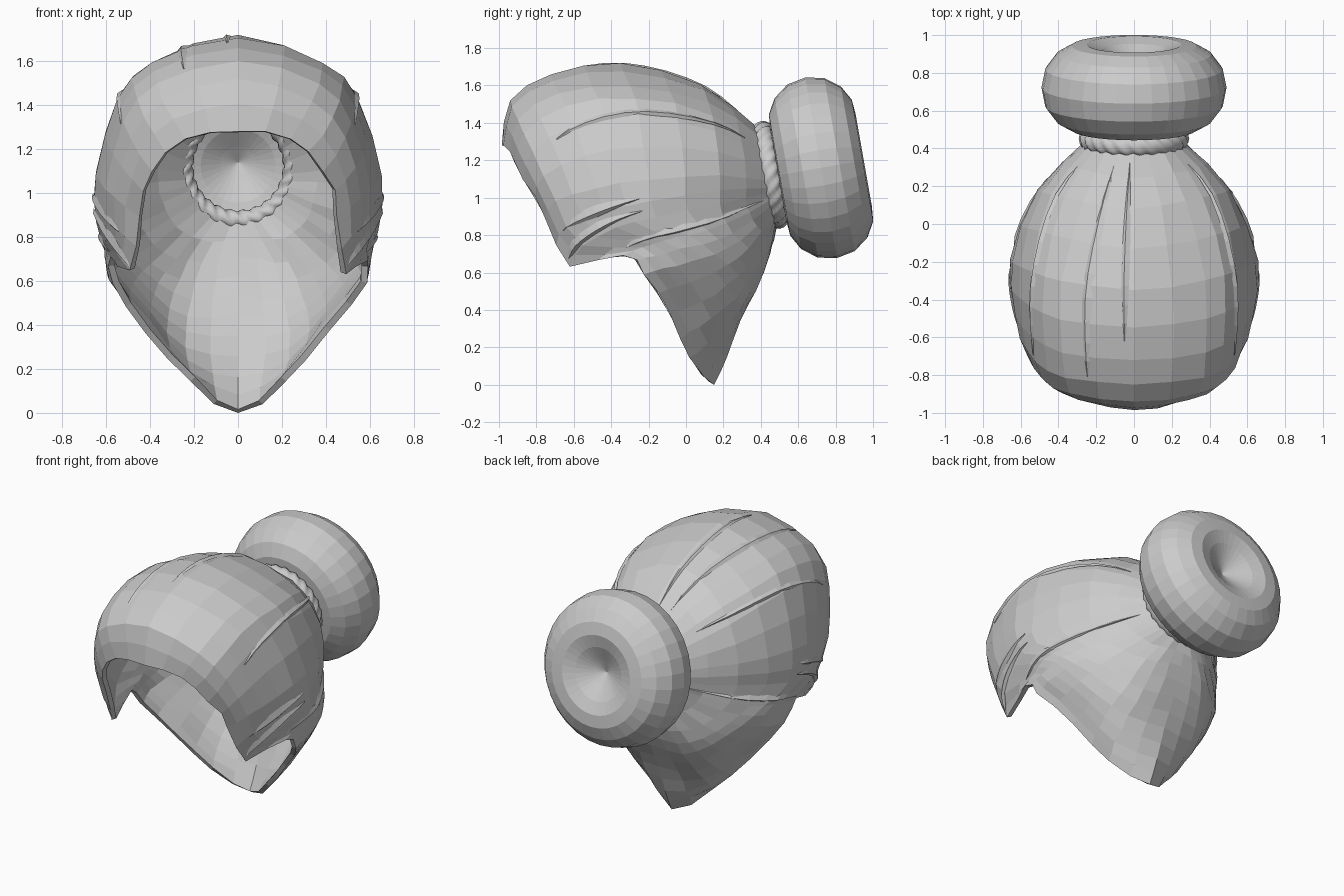
import bpy, bmesh, math, random
from mathutils import Vector, Matrix

if "Cube" in bpy.data.objects:
    bpy.data.objects.remove(bpy.data.objects["Cube"])

random.seed(4)
TILT = math.radians(10)

hair = bpy.data.materials.new("hair_grey")
hair.diffuse_color = (0.6, 0.6, 0.6, 1)
hair.use_nodes = True
hair.node_tree.nodes["Principled BSDF"].inputs["Base Color"].default_value = hair.diffuse_color


def make_object(name, verts, faces, smooth=False):
    me = bpy.data.meshes.new(name)
    me.from_pydata([tuple(v) for v in verts], [], faces)
    me.materials.append(hair)
    ob = bpy.data.objects.new(name, me)
    bpy.context.collection.objects.link(ob)
    for p in me.polygons:
        p.use_smooth = smooth
    return ob


def spline(pts, t, mirrored=False):
    """Catmull-Rom through points, t in 0..len-1; mirrored ends reflect in x."""
    i = min(int(t), len(pts) - 2)
    f = t - i
    b, c = pts[i], pts[i + 1]
    flip = Vector((-1, 1, 1))
    a = pts[i - 1] if i > 0 else (c * flip if mirrored else b * 2 - c)
    d = pts[i + 2] if i + 2 < len(pts) else (b * flip if mirrored else c * 2 - b)
    return 0.5 * (2 * b + (c - a) * f + (2 * a - 5 * b + 4 * c - d) * f * f
                  + (3 * b - a - 3 * c + d) * f ** 3)


# Combed lines from the tie to the hairline: angle at the tie, then points
crown = [
    (0, [(0, .08, 1.605), (0, -.35, 1.72), (0, -.72, 1.66), (0, -.94, 1.52), (0, -.985, 1.28)]),
    (35, [(.27, .12, 1.51), (.38, -.3, 1.60), (.38, -.68, 1.56), (.34, -.9, 1.42), (.24, -.945, 1.25)]),
    (65, [(.44, .16, 1.36), (.54, -.25, 1.44), (.535, -.6, 1.39), (.49, -.82, 1.25), (.39, -.87, 1.10)]),
    (95, [(.51, .18, 1.12), (.645, -.2, 1.1), (.63, -.48, 1.05), (.56, -.70, .98), (.46, -.76, .9)]),
    (110, [(.5, .18, .97), (.645, -.16, .9), (.625, -.38, .84), (.56, -.55, .74), (.49, -.62, .64)]),
]
nape = [
    (120, [(.47, .22, .86), (.59, .02, .8), (.615, -.12, .77), (.6, -.23, .735), (.58, -.34, .70)]),
    (135, [(.41, .29, .77), (.52, .16, .70), (.57, .02, .66), (.59, -.11, .62), (.58, -.22, .59)]),
    (150, [(.30, .37, .70), (.38, .28, .58), (.42, .15, .48), (.42, .02, .42), (.41, -.09, .37)]),
    (165, [(.17, .43, .68), (.22, .35, .50), (.25, .24, .35), (.25, .12, .22), (.22, .02, .14)]),
    (180, [(0, .45, .70), (0, .38, .52), (0, .29, .34), (0, .22, .15), (0, .15, -.01)]),
]
keys = []
for deg, pts in crown + nape:
    a = math.radians(deg)
    start = Vector((.25 * math.sin(a), .44 - .045 * math.cos(a), 1.115 + .25 * math.cos(a)))
    keys.append([start] + [Vector(p) for p in pts])


def surface(u, v):
    return spline([spline(k, v) for k in keys], u, True)


# Hair cap: both halves joined into one closed loop of columns
SUB, NV = 2, 11
half = (len(keys) - 1) * SUB
cols = [(i / SUB, 1) for i in range(half + 1)] + [(i / SUB, -1) for i in range(half - 1, 0, -1)]
verts, faces = [], []
for u, side in cols:
    for j in range(NV):
        p = surface(u, j / (NV - 1) * 5)
        p.x *= side
        amp = .012 if (j == NV - 1 and 2 < u < 8) else .005
        if 0 < u < 9:
            p += Vector([random.uniform(-amp, amp) for _ in range(3)])
        p.z = max(p.z, 0)
        verts.append(p)
n = len(cols)
for i in range(n):
    k = (i + 1) % n
    for j in range(NV - 1):
        faces.append((i * NV + j, i * NV + j + 1, k * NV + j + 1, k * NV + j))
cap = make_object("hair_cap", verts, faces)
core = Vector((0, -.2, 1.05))
if sum((p.center - core).dot(p.normal) for p in cap.data.polygons) < 0:
    cap.data.flip_normals()
thick = cap.modifiers.new("thickness", 'SOLIDIFY')
thick.thickness = .03
thick.offset = -1


# Raised locks lying on the cap, tapered at both ends
def lock(name, side, u0, u1, v0, v1, width, lift, steps=10):
    vs, fs = [], []
    for i in range(steps + 1):
        t = i / steps
        w = width * math.sin(math.pi * t) + .01
        u, v = u0 + (u1 - u0) * t, v0 + (v1 - v0) * t
        for off, h in ((-w, -.004), (w * .3, lift * math.sin(math.pi * t)), (w, -.004)):
            p = surface(min(max(u + off, 0), 9), v)
            p += (p - core).normalized() * h
            p.x *= side
            vs.append(p)
    for i in range(steps):
        for j in range(2):
            a = i * 3 + j
            f = (a, a + 1, a + 4, a + 3)
            fs.append(f if side < 0 else f[::-1])
    make_object(name, vs, fs)


for side, tag in ((1, "right"), (-1, "left")):
    lock("ear_lock_" + tag, side, 4.6, 4.7, .1, 4.2, .16, .015)
    lock("temple_lock_" + tag, side, 3.4, 3.5, 2.2, 4.2, .12, .012)
    lock("side_lock_" + tag, side, 1.7, 2.1, .4, 3.4, .07, .01)
    lock("sideburn_lock_" + tag, side, 3.75, 3.9, 2.2, 4.9, .12, .016)
lock("crown_lock_left", -1, .55, .62, .3, 3.4, .07, .01)
lock("crown_lock_middle", -1, .12, .12, .2, 2.7, .05, .008)


def place(ob, loc):
    # local z becomes the tilted back-pointing axis
    ob.data.transform(Matrix.Translation(loc) @ Matrix.Rotation(-math.pi / 2 + TILT, 4, 'X'))


# Bun: dimpled disc turned around its axis
side_profile = [(.08, .155), (.17, .205), (.25, .232), (.33, .225), (.41, .18), (.47, .10)]
profile = side_profile + [(.49, 0)] + [(r, -h) for r, h in reversed(side_profile)]
SEG, m = 32, len(profile)
verts = [(r * math.cos(2 * math.pi * i / SEG), r * math.sin(2 * math.pi * i / SEG), h)
         for i in range(SEG) for r, h in profile]
verts += [(0, 0, .115), (0, 0, -.115)]
faces = []
for i in range(SEG):
    k = (i + 1) % SEG
    faces += [(i * m + j, i * m + j + 1, k * m + j + 1, k * m + j) for j in range(m - 1)]
    faces.append((SEG * m, i * m, k * m))
    faces.append((SEG * m + 1, k * m + m - 1, i * m + m - 1))
bun = make_object("bun", verts, faces)
place(bun, Vector((0, .722, 1.16)))

# Twisted cord around the base of the bun
NA, NB = 180, 15
verts, faces = [], []
for i in range(NA):
    a = 2 * math.pi * i / NA
    for j in range(NB):
        b = 2 * math.pi * j / NB
        r = .041 + .005 * math.cos(3 * b + 24 * a)
        R = .247 + r * math.cos(b)
        verts.append((R * math.cos(a), R * math.sin(a), 1.2 * r * math.sin(b)))
        k, l = (i + 1) % NA, (j + 1) % NB
        faces.append((i * NB + j, k * NB + j, k * NB + l, i * NB + l))
cord = make_object("twisted_hair_tie", verts, faces, True)
place(cord, Vector((0, .452, 1.122)))

# Consistent outward normals on the closed parts
for ob in (bun, cord):
    bm = bmesh.new()
    bm.from_mesh(ob.data)
    bmesh.ops.recalc_face_normals(bm, faces=bm.faces)
    bm.to_mesh(ob.data)
    bm.free()
